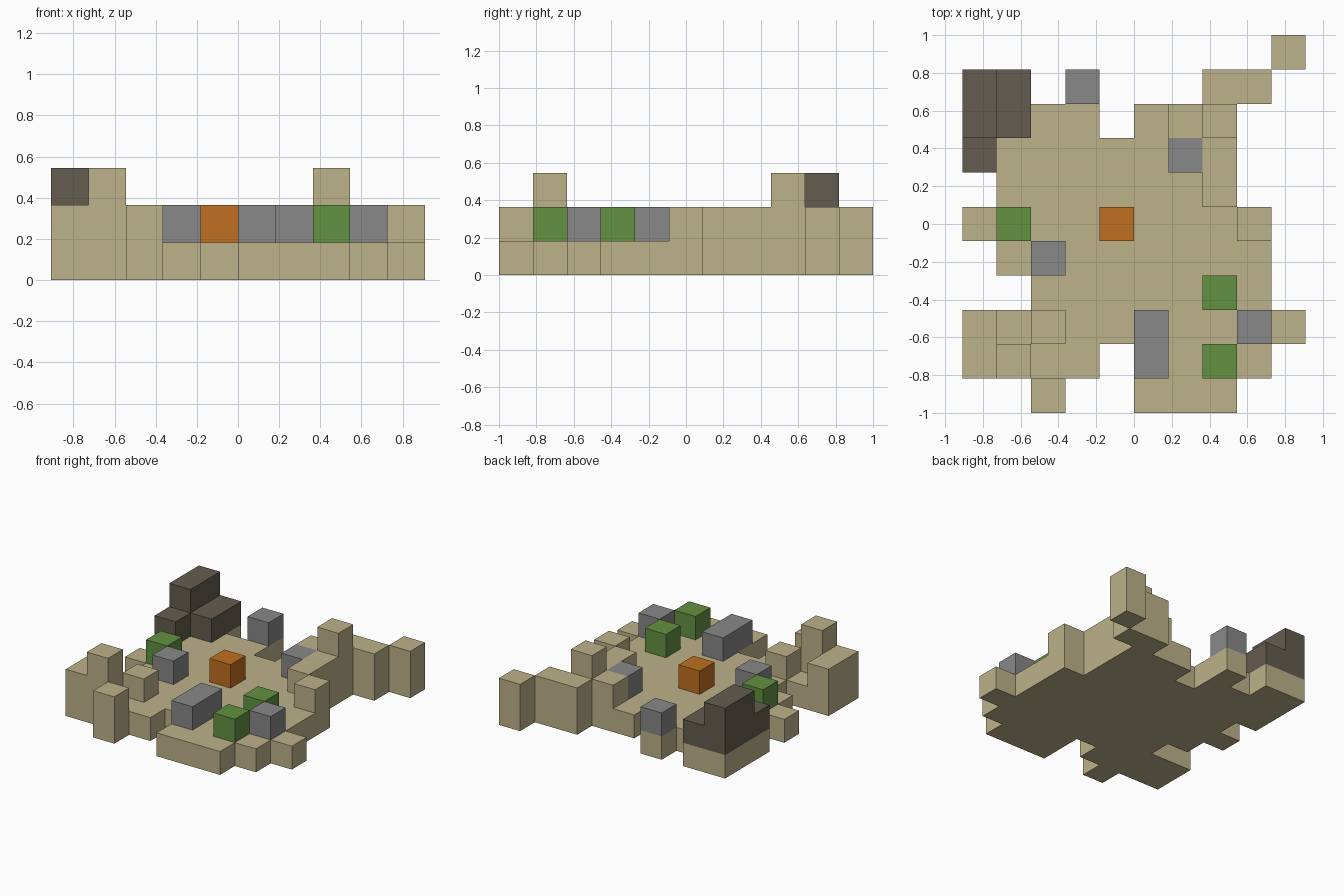
import bpy
import bmesh
from mathutils import Vector

cube = bpy.data.objects.get("Cube")
if cube:
    bpy.data.objects.remove(cube, do_unlink=True)

# Plan of the island, back row first.
# l, m, t: low, medium and tall ground; the other letters stand on low ground.
PLAN = [
    ".........m",
    "Dd.s...mm.",
    "Ddll.lmt..",
    "dlllllsm..",
    ".llllllm..",
    "lgllolllm.",
    ".lsllllll.",
    "..lllllgl.",
    "mlmllsllsl",
    "mtll.slgl.",
    "..m..lll..",
]
ROWS, COLS = len(PLAN), len(PLAN[0])
CELL = 2 / ROWS

GROUND_HEIGHT = {"m": 2, "t": 3}      # every other letter has low ground
BLOCK_HEIGHT = {"D": 2}               # every other block is one cell high

# Part name: letters, material name, linear colour
PARTS = {
    "sand_ground": ("", "sand", (0.509, 0.445, 0.254)),
    "dark_rocks": ("dD", "dark rock", (0.127, 0.107, 0.08)),
    "stone_blocks": ("s", "grey stone", (0.246, 0.246, 0.25)),
    "bushes": ("g", "leaf green", (0.122, 0.287, 0.054)),
    "orange_crate": ("o", "orange", (0.527, 0.162, 0.014)),
}

DIRECTIONS = [Vector(d) for d in ((1, 0, 0), (-1, 0, 0), (0, 1, 0),
                                  (0, -1, 0), (0, 0, 1), (0, 0, -1))]


def make_material(name, color):
    mat = bpy.data.materials.new(name)
    mat.use_nodes = True
    rgba = (*color, 1)
    mat.diffuse_color = rgba
    mat.node_tree.nodes["Principled BSDF"].inputs["Base Color"].default_value = rgba
    return mat


def part_cells(letters):
    """Cells filled by the ground (no letters) or by the blocks with these letters."""
    cells = set()
    for row, line in enumerate(reversed(PLAN)):
        for col, letter in enumerate(line):
            if letter == ".":
                continue
            if not letters:
                levels = range(GROUND_HEIGHT.get(letter, 1))
            elif letter in letters:
                levels = range(1, 1 + BLOCK_HEIGHT.get(letter, 1))
            else:
                continue
            cells.update((col, row, level) for level in levels)
    return cells


def build_part(name, cells, mat):
    """Closed shell around the cells, with no faces between neighbours."""
    bm = bmesh.new()
    origin = Vector((COLS / 2, ROWS / 2, 0))
    for cell in sorted(cells):
        centre = Vector(cell) + Vector((0.5, 0.5, 0.5)) - origin
        for n in DIRECTIONS:
            if tuple(int(a + b) for a, b in zip(cell, n)) in cells:
                continue
            u = Vector((n.y, n.z, n.x))
            v = n.cross(u)
            corners = (-u - v, u - v, u + v, v - u)
            bm.faces.new([bm.verts.new((centre + (n + c) / 2) * CELL) for c in corners])
    bmesh.ops.remove_doubles(bm, verts=bm.verts, dist=CELL / 100)
    mesh = bpy.data.meshes.new(name)
    bm.to_mesh(mesh)
    bm.free()
    mesh.materials.append(mat)
    obj = bpy.data.objects.new(name, mesh)
    bpy.context.collection.objects.link(obj)


for part, (letters, mat_name, color) in PARTS.items():
    build_part(part, part_cells(letters), make_material(mat_name, color))
